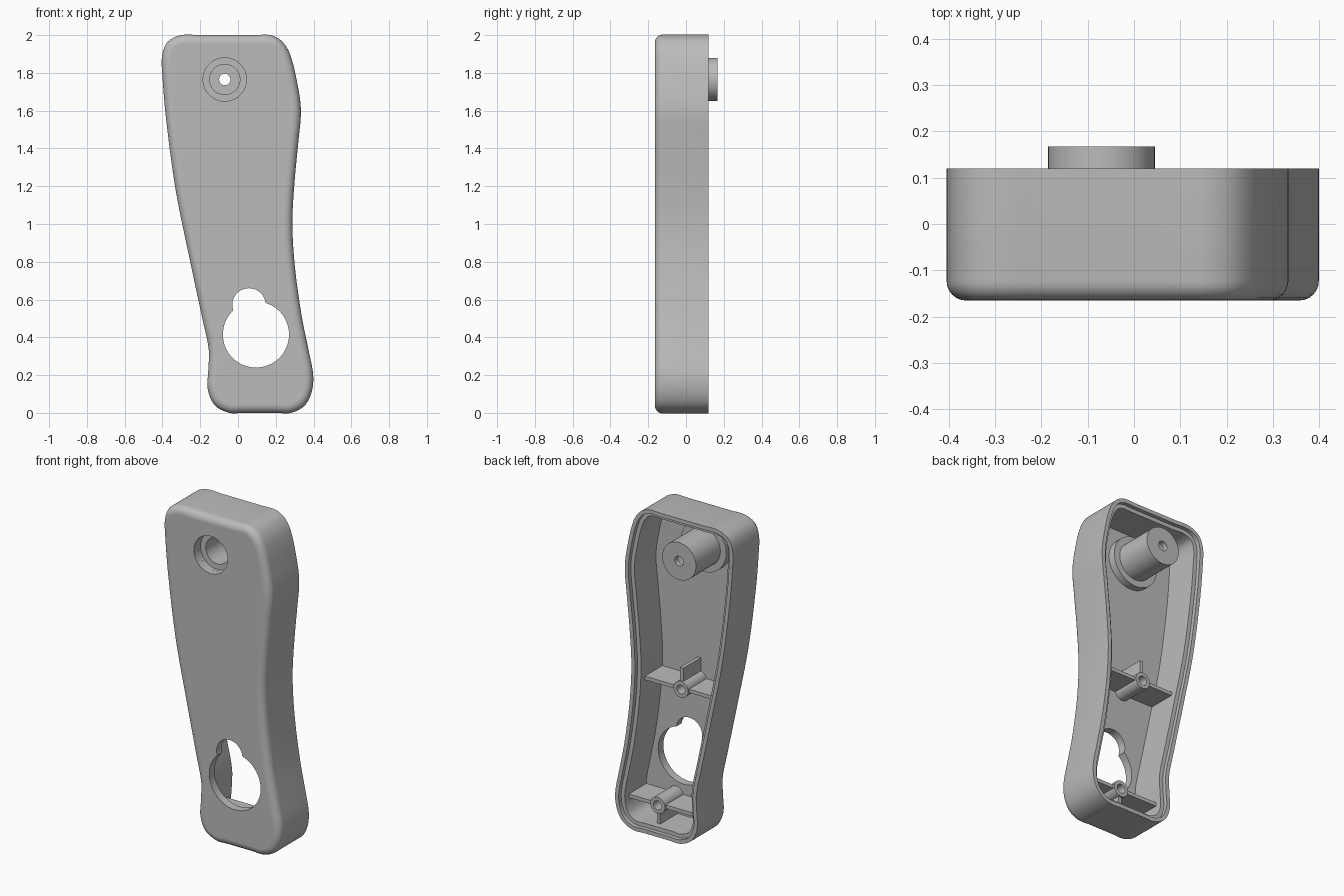
import bpy, bmesh, math
from mathutils import Vector

if "Cube" in bpy.data.objects:
    bpy.data.objects.remove(bpy.data.objects["Cube"], do_unlink=True)

grey = bpy.data.materials.new("plain_grey")
grey.use_nodes = True
COLOR = (0.5, 0.5, 0.5, 1)
grey.diffuse_color = COLOR
grey.node_tree.nodes["Principled BSDF"].inputs["Base Color"].default_value = COLOR

BACK, FRONT, FLOOR = 0.12, -0.165, -0.115


def finish(name, bm):
    bmesh.ops.recalc_face_normals(bm, faces=bm.faces)
    mesh = bpy.data.meshes.new(name)
    bm.to_mesh(mesh)
    bm.free()
    ob = bpy.data.objects.new(name, mesh)
    bpy.context.collection.objects.link(ob)
    mesh.materials.append(grey)
    return ob


def smooth(ob):
    bpy.ops.object.select_all(action="DESELECT")
    ob.select_set(True)
    bpy.context.view_layer.objects.active = ob
    bpy.ops.object.shade_smooth_by_angle(angle=math.radians(32))
    for p in ob.data.polygons:
        if abs(p.normal.y) > 0.999:
            p.use_smooth = False


def skin(bm, rings, closed):
    """Bridge rings of equal size; cap the ends or join them."""
    rows = [[bm.verts.new(p) for p in ring] for ring in rings]
    n = len(rows[0])
    pairs = list(zip(rows, rows[1:])) + ([(rows[-1], rows[0])] if closed else [])
    for a, b in pairs:
        for i in range(n):
            j = (i + 1) % n
            bm.faces.new((a[i], a[j], b[j], b[i]))
    if not closed:
        bm.faces.new(rows[0])
        bm.faces.new(rows[-1])


def lathe(name, x, z, profile, closed=True, sides=48):
    """Turn (radius, y) points about an axis along y."""
    bm = bmesh.new()
    angles = [2 * math.pi * i / sides for i in range(sides)]
    skin(bm, [[(x + r * math.cos(a), y, z + r * math.sin(a)) for a in angles]
              for r, y in profile], closed)
    return finish(name, bm)


def box(name, x0, x1, y0, y1, z0, z1):
    bm = bmesh.new()
    skin(bm, [[(x0, y, z0), (x1, y, z0), (x1, y, z1), (x0, y, z1)]
              for y in (y0, y1)], False)
    return finish(name, bm)


# Handle outline, clockwise from the upper left corner
points = [Vector(p) for p in (
    (-.402, 1.89), (-.372, 1.965), (-.3, 2), (-.2, 2), (.09, 2), (.17, 2),
    (.23, 1.97), (.275, 1.9), (.315, 1.74), (.333, 1.6), (.32, 1.44), (.3, 1.23),
    (.288, 1.01), (.3, .785), (.336, .52), (.373, .335), (.398, .2), (.39, .11),
    (.352, .038), (.28, 0), (.2, 0), (.03, 0), (-.045, 0), (-.122, .04),
    (-.16, .125), (-.157, .23), (-.155, .335), (-.19, .505), (-.255, .81),
    (-.33, 1.18), (-.38, 1.55), (-.4, 1.78))]


def smooth_loop(pts, steps=6):
    n, out = len(pts), []
    for i in range(n):
        p0, p1, p2, p3 = (pts[(i + k) % n] for k in (-1, 0, 1, 2))
        size = (p2 - p1).length
        m1, m2 = (p2 - p0).normalized() * size, (p3 - p1).normalized() * size
        for s in range(steps):
            t = s / steps
            h = t * t * (3 - 2 * t)
            out.append(p1 * (1 - h) + p2 * h + m1 * (t * (1 - t) ** 2)
                       - m2 * (t * t * (1 - t)))
    return out


outline = smooth_loop(points)


def inset(d, y):
    """Outline moved inward by d at depth y."""
    n, ring = len(outline), []
    for i, p in enumerate(outline):
        t = (outline[(i + 1) % n] - outline[i - 1]).normalized()
        ring.append((p.x + t.y * d, y, p.y - t.x * d))
    return ring


# Hollow shell: floor, wall, stepped rim, outer wall, rounded front edge
R = 0.042
rings = [inset(.048, FLOOR), inset(.048, .095), inset(.024, .095),
         inset(.024, BACK), inset(0, BACK)]
for k in range(7):
    a = math.pi / 2 * k / 6
    rings.append(inset(R * (1 - math.cos(a)), FRONT + R * (1 - math.sin(a))))
bm = bmesh.new()
skin(bm, rings, False)
shell = finish("handle_shell", bm)

# Keyhole opening and screw recess
for x, z, r in ((.095, .415, .175), (.058, .572, .088), (-.07, 1.765, .115)):
    cutter = lathe("cutter", x, z, [(r, -.3), (r, -.05)], False, 64)
    cutter.hide_render = True
    mod = shell.modifiers.new("cut", "BOOLEAN")
    mod.operation, mod.solver, mod.object = "DIFFERENCE", "EXACT", cutter
    bpy.context.view_layer.objects.active = shell
    bpy.ops.object.modifier_apply(modifier=mod.name)
    bpy.data.objects.remove(cutter, do_unlink=True)
smooth(shell)

# Large screw boss with collar
smooth(lathe("screw_boss", -.07, 1.765, [
    (.115, -.12), (.115, -.1), (.08, -.1), (.08, .135), (.03, .135), (.03, .167),
    (.115, .167), (.115, -.07), (.155, -.07), (.155, -.12)]))

# Small posts, each with side ribs and one fin
POST, TIP = 0.05, 0.065
for name, x, z, left, right, fin in (("middle", -.01, .92, -.25, .265, 1.05),
                                     ("lower", .148, .165, -.13, .37, .03)):
    smooth(lathe(name + "_post", x, z, [
        (.028, FLOOR + .02), (.028, TIP), (POST, TIP), (POST, FLOOR - .005),
        (.001, FLOOR - .005), (.001, FLOOR + .02)], sides=32))
    edge = POST - .006
    for side, x0, x1 in (("right", left, x - edge), ("left", x + edge, right)):
        box(f"{name}_{side}_rib", x0, x1, FLOOR - .005, TIP - .01, z - .011, z + .011)
    start = z + math.copysign(edge, fin - z)
    box(name + "_fin", x - .011, x + .011, FLOOR - .005, TIP - .01,
        min(start, fin), max(start, fin))
